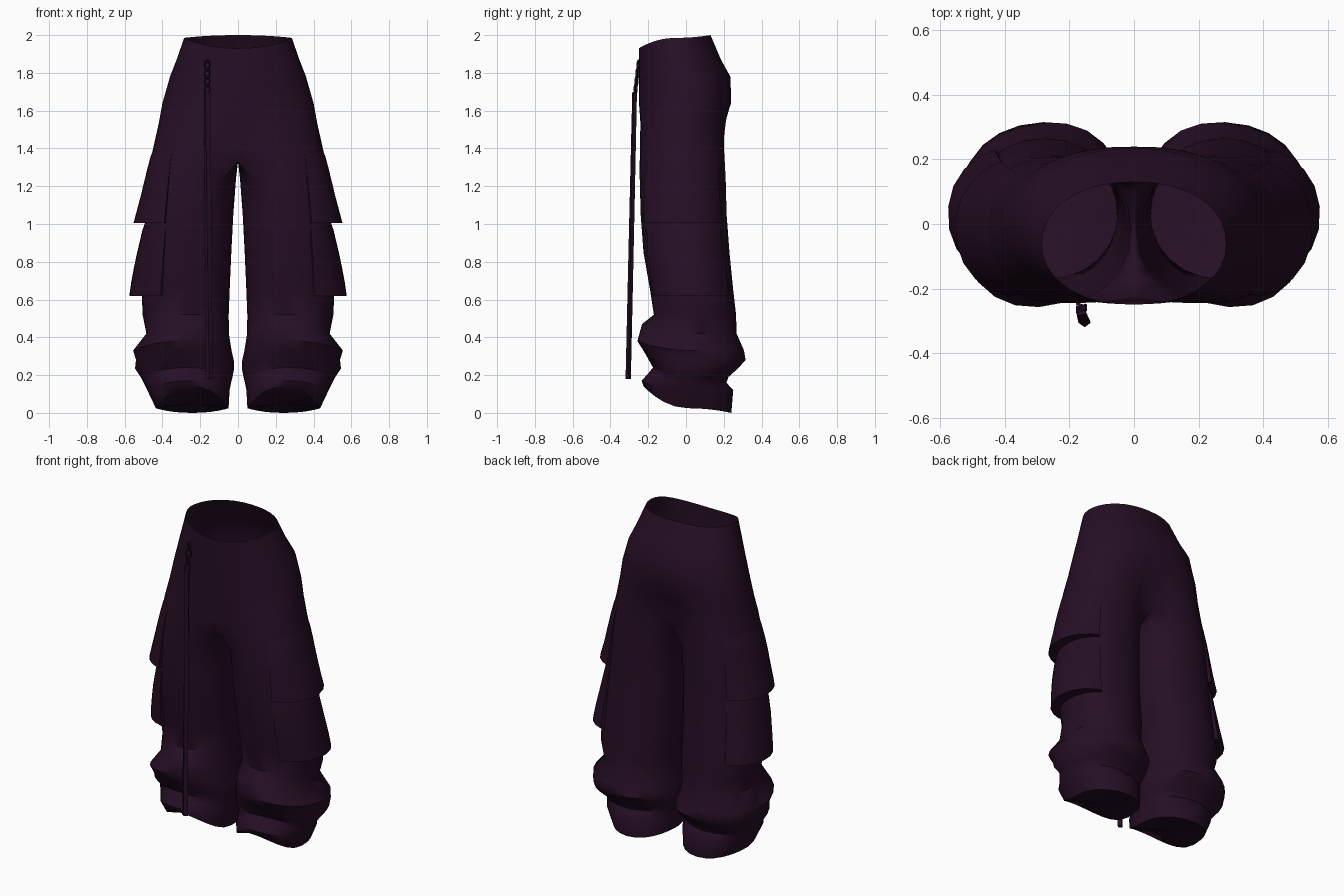
import bpy, bmesh, math
from mathutils import Vector

cube = bpy.data.objects.get("Cube")
if cube:
    bpy.data.objects.remove(cube, do_unlink=True)

fabric = bpy.data.materials.new("dark plum fabric")
fabric.use_nodes = True
PLUM = (.019, .0045, .018, 1)
fabric.diffuse_color = PLUM
bsdf = fabric.node_tree.nodes["Principled BSDF"]
bsdf.inputs["Base Color"].default_value = PLUM
bsdf.inputs["Roughness"].default_value = .9

SIDES = 24
SEAM = math.radians(135)
CROTCH = 1.3

# Garment silhouette: height, outer x, front y, back y
PROFILE = [
    (1.985, .285, -.25, .13), (1.87, .325, -.25, .185), (1.78, .36, -.25, .235),
    (1.64, .4, -.25, .242), (1.53, .42, -.25, .22), (1.42, .445, -.255, .205),
    (1.33, .465, -.255, .205), (1.24, .475, -.245, .21), (1.05, .49, -.24, .215),
    (.85, .5, -.225, .23), (.65, .51, -.19, .25), (.52, .505, -.17, .265),
    (.42, .485, -.23, .265), (.33, .555, -.255, .305), (.28, .54, -.23, .32),
    (.235, .545, -.205, .28), (.19, .515, -.175, .225), (.16, .5, -.195, .21),
    (.12, .48, -.235, .25), (.025, .435, -.225, .24),
]


def clamp(v):
    return min(max(v, 0), 1)


def soft(v):
    return math.copysign(abs(v) ** .93, v)


def inner_edge(z):
    """Gap from the centre to the inside of the leg, closing at the ankle folds."""
    if z > CROTCH:
        return 0
    return .05 * clamp((CROTCH - z) / .8) ** .6 - .03 * math.exp(-((z - .25) / .1) ** 2)


def lift(z):
    """Rise of the ring at the front and at the back."""
    if z > 1.9:
        return -.055, .015
    if z < .1:
        return .115, -.025
    return (.05, 0) if z < .45 else (0, 0)


def ring_point(ring, a):
    """Point at angle a: half of the hip ellipse blended into the leg ellipse."""
    z, outer, front, back = ring
    inner = inner_edge(z)
    cx, rx = (inner + outer) / 2, (outer - inner) / 2
    cy, ry = (front + back) / 2, (back - front) / 2
    p = Vector((cx + rx * soft(math.cos(a)), cy + ry * soft(math.sin(a)), 0))
    if z > CROTCH:
        on_seam = abs(a) > SEAM - .001
        if on_seam:
            t = (math.pi - abs(a)) / (math.pi - SEAM)
            hip = Vector((0, cy + math.copysign(ry * t, a), 0))
        else:
            h = a * 2 / 3
            hip = Vector((outer * soft(math.cos(h)), cy + ry * soft(math.sin(h)), 0))
        blend = clamp((1.65 - z) / .28)
        p = hip.lerp(p, blend if a > 0 else blend * .5)
        if on_seam:
            p.x = 0
    s = (p.y - cy) / ry
    p.z = z + lift(z)[s > 0] * s * s
    # Soft wrinkles around the gathered ankle
    if .15 < z < .5:
        p.y += .006 * math.sin(3 * a + z * 25)
    return p


def surface(z, a, offset):
    """Point on the leg at a given height, pushed outward."""
    for upper, lower in zip(PROFILE, PROFILE[1:]):
        if lower[0] <= z <= upper[0]:
            t = (upper[0] - z) / (upper[0] - lower[0])
            p = ring_point(upper, a).lerp(ring_point(lower, a), t)
            break
    p += Vector((math.cos(a), math.sin(a), 0)) * offset
    p.z = z
    return p


def smooth(obj, degrees):
    bpy.ops.object.select_all(action='DESELECT')
    obj.select_set(True)
    bpy.context.view_layer.objects.active = obj
    bpy.ops.object.shade_smooth_by_angle(angle=math.radians(degrees))


def cap(row):
    """Row collapsed to its centre, closing the end of a loft."""
    return [sum(row, Vector((0, 0, 0))) / len(row)] * len(row)


def loft(name, rows, closed, mirror=True, degrees=50):
    bm = bmesh.new()
    grid = [[bm.verts.new(p) for p in row] for row in rows]
    count = len(rows[0])
    for r, s in zip(grid, grid[1:]):
        for i in range(count if closed else count - 1):
            j = (i + 1) % count
            quad = (r[i], s[i], s[j], r[j])
            # The middle of the hips stays hollow
            if any(abs(v.co.x) > .00001 for v in quad):
                bm.faces.new(quad)
    loose = [v for v in bm.verts if not v.link_faces]
    bmesh.ops.delete(bm, geom=loose, context='VERTS')
    bmesh.ops.remove_doubles(bm, verts=bm.verts, dist=.00001)
    mesh = bpy.data.meshes.new(name)
    bm.to_mesh(mesh)
    bm.free()
    obj = bpy.data.objects.new(name, mesh)
    bpy.context.collection.objects.link(obj)
    mesh.materials.append(fabric)
    if mirror:
        modifier = obj.modifiers.new("mirror", 'MIRROR')
        modifier.use_clip = True
        modifier.merge_threshold = .001
    smooth(obj, degrees)


# Hips and both legs with closed hems, joined by the mirror along the centre seam
half = SIDES // 2
angles = [math.pi * i / half for i in range(1 - half, half + 1)]
rings = [[ring_point(ring, a) for a in angles] for ring in PROFILE]
loft("trousers", rings + [cap(rings[-1])], True)


# Flared cargo panels: offset grows downward, edges and hem tuck into the leg
def cargo_panel(name, top, bottom, flare, swell, steps=9):
    heights = [(top - (top - bottom) * t / 6, swell * math.sin(math.pi * t / 6)
                + flare * (t / 6) ** 1.5 - .01 * (t == 0)) for t in range(7)]
    heights.append((bottom, -.02))
    rows = []
    for z, offset in heights:
        row = []
        for i in range(-1, steps + 2):
            t = clamp(i / steps)
            a = math.radians(-60 + 114 * t)
            at_edge = i in (-1, steps + 1)
            puff = offset * (.3 + .7 * math.sin(math.pi * t)) if offset > 0 else offset
            row.append(surface(z, a, -.02 if at_edge else puff))
        rows.append(row)
    loft(name, rows, False, degrees=35)


cargo_panel("upper_cargo_panel", top=1.43, bottom=1.005, flare=.062, swell=0)
cargo_panel("lower_cargo_panel", top=1.04, bottom=.62, flare=.068, swell=.014)

# Hanging strap, slightly twisted along its length
strap = []
for i in range(9):
    t = i / 8
    centre = Vector((-.163 + .01 * t, -.272 - .034 * t, 1.7 - 1.52 * t))
    ring = []
    for corner in range(4):
        a = .3 + .5 * t + math.pi * (corner + .5) / 2
        ring.append(centre + Vector((math.cos(a) * .019, math.sin(a) * .014, 0)))
    strap.append(ring)
loft("hanging_strap", [cap(strap[0])] + strap + [cap(strap[-1])], True, mirror=False, degrees=30)

# Short chain joining the strap to the waist
for i in range(4):
    bpy.ops.mesh.primitive_torus_add(
        major_segments=12, minor_segments=6, major_radius=.018, minor_radius=.005,
        location=(-.163, -.252 - .005 * i, 1.84 - .042 * i),
        rotation=(math.pi / 2, 0, .4 if i % 2 else -.4))
    link = bpy.context.object
    link.name = "chain_link"
    link.scale = (.8, 1.4, 1)
    link.data.materials.append(fabric)
    smooth(link, 60)
